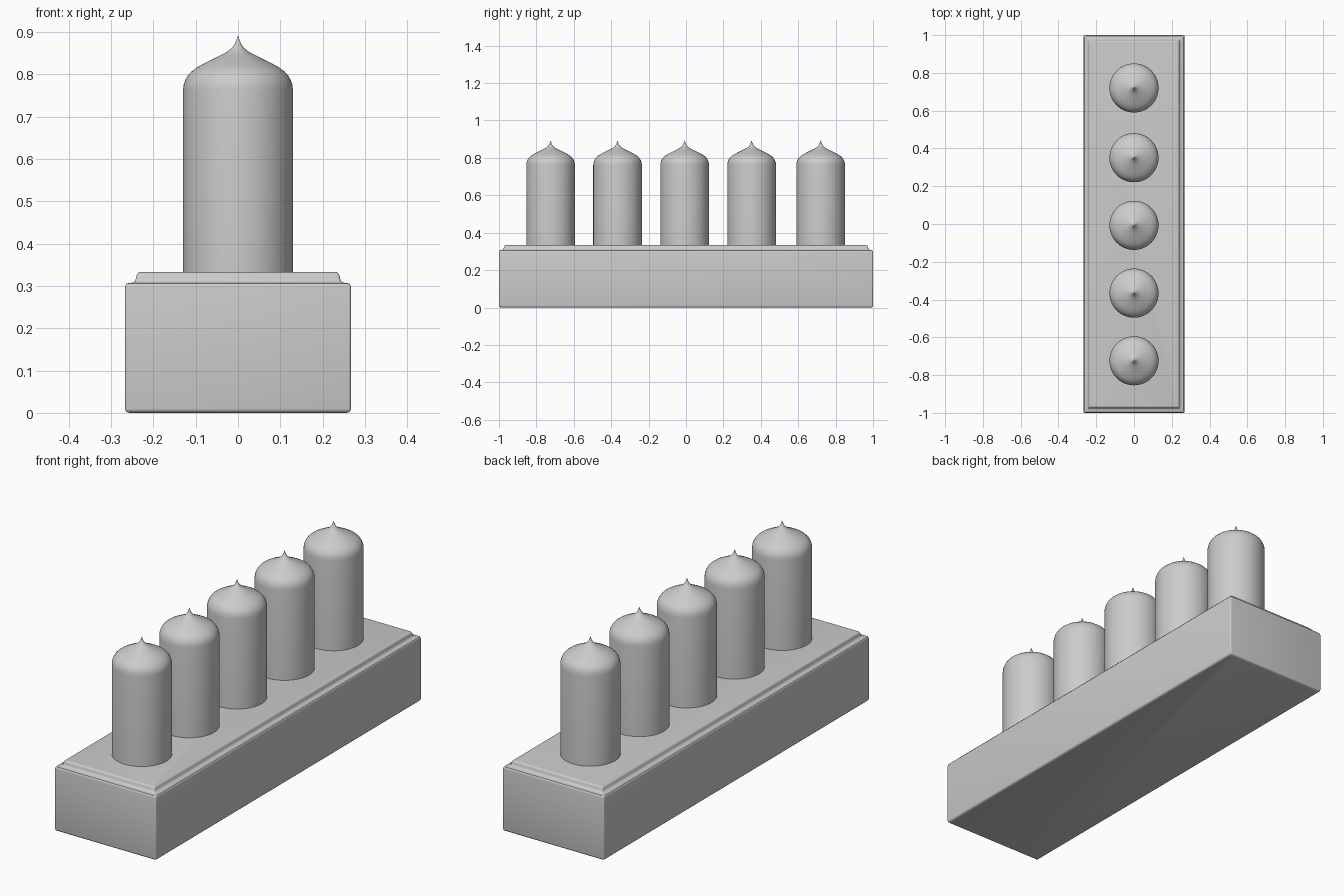
import bpy, bmesh, math

if "Cube" in bpy.data.objects:
    bpy.data.objects.remove(bpy.data.objects["Cube"])

grey = bpy.data.materials.new("light_grey")
grey.diffuse_color = (0.6, 0.6, 0.6, 1)
grey.use_nodes = True
grey.node_tree.nodes["Principled BSDF"].inputs["Base Color"].default_value = grey.diffuse_color


def loft(name, rings, cap_end=True):
    """Skin a list of equal-length point rings; a one-point last ring makes a tip."""
    bm = bmesh.new()
    rows = [[bm.verts.new(p) for p in r] for r in rings]
    for a, b in zip(rows, rows[1:]):
        n = len(a)
        for i in range(n):
            j = (i + 1) % n
            if len(b) == 1:
                bm.faces.new((a[i], a[j], b[0]))
            else:
                bm.faces.new((a[i], a[j], b[j], b[i]))
    bm.faces.new(rows[0][::-1])
    if cap_end:
        bm.faces.new(rows[-1])
    me = bpy.data.meshes.new(name)
    bm.to_mesh(me)
    bm.free()
    ob = bpy.data.objects.new(name, me)
    bpy.context.collection.objects.link(ob)
    me.materials.append(grey)
    bpy.ops.object.select_all(action='DESELECT')
    ob.select_set(True)
    bpy.context.view_layer.objects.active = ob
    bpy.ops.object.shade_smooth_by_angle(angle=math.radians(40))
    return ob


def rounded_rect(inset, z, r=0.006, seg=4):
    hx, hy = 0.267 - inset, 1.0 - inset
    pts = []
    for k, (sx, sy) in enumerate([(1, 1), (-1, 1), (-1, -1), (1, -1)]):
        for s in range(seg + 1):
            a = math.pi / 2 * (k + s / seg)
            pts.append((sx * (hx - r) + r * math.cos(a),
                        sy * (hy - r) + r * math.sin(a), z))
    return pts


# Plinth: rounded block with a coved, raised top panel (inset, height)
plinth = [(0.010, 0.0), (0.004, 0.002), (0.001, 0.005), (0.0, 0.010),
          (0.0, 0.297), (0.001, 0.302), (0.004, 0.306), (0.010, 0.307),
          (0.018, 0.308), (0.023, 0.311), (0.026, 0.318), (0.027, 0.325),
          (0.029, 0.329), (0.032, 0.332), (0.037, 0.333)]
loft("plinth", [rounded_rect(i, z) for i, z in plinth])

# Pillars: round shafts with a pointed, swept dome (radius, height)
pillar = [(0.13, 0.330), (0.13, 0.762), (0.1285, 0.775), (0.125, 0.786),
          (0.119, 0.797), (0.110, 0.807), (0.098, 0.816), (0.080, 0.826),
          (0.060, 0.836), (0.040, 0.846), (0.025, 0.854), (0.015, 0.862),
          (0.008, 0.871), (0.004, 0.881)]
SIDES = 64
for n, y in enumerate((-0.724, -0.366, -0.007, 0.351, 0.720), 1):
    rings = [[(r * math.cos(2 * math.pi * i / SIDES),
               y + r * math.sin(2 * math.pi * i / SIDES), z)
              for i in range(SIDES)] for r, z in pillar]
    rings.append([(0, y, 0.893)])
    loft(f"pillar_{n}", rings, cap_end=False)
